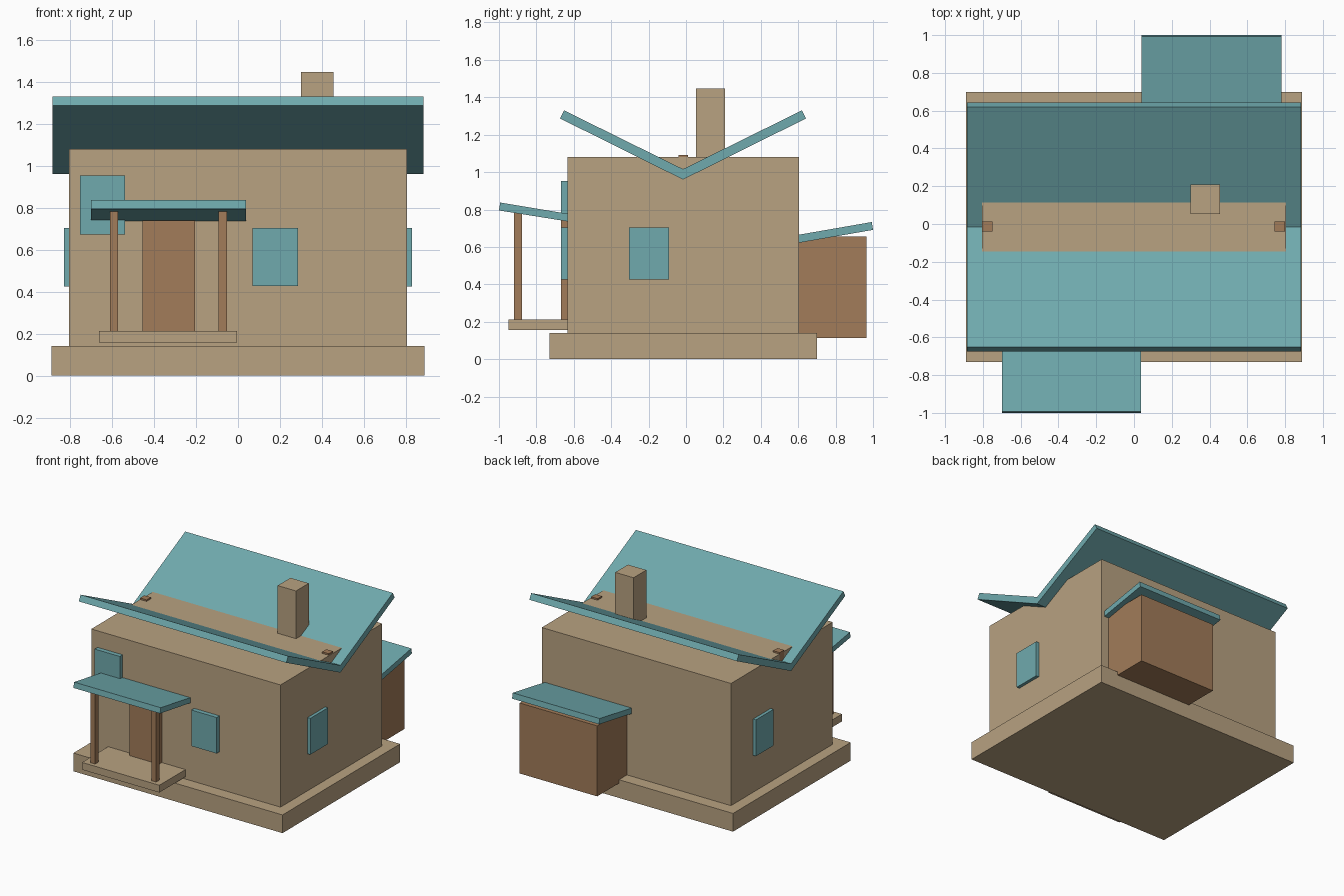
import bpy, bmesh

if "Cube" in bpy.data.objects:
    bpy.data.objects.remove(bpy.data.objects["Cube"])


def material(name, rgb):
    m = bpy.data.materials.new(name)
    m.diffuse_color = (*rgb, 1)
    m.use_nodes = True
    m.node_tree.nodes["Principled BSDF"].inputs["Base Color"].default_value = m.diffuse_color
    return m


TAN = material("tan_plaster", (0.48, 0.36, 0.22))
TEAL = material("teal_paint", (0.16, 0.40, 0.42))
BROWN = material("brown_wood", (0.36, 0.20, 0.10))


def extrude_x(name, profile, x0, x1, mat):
    """Extrude a (y, z) outline from x0 to x1."""
    bm = bmesh.new()
    face = bm.faces.new([bm.verts.new((x0, y, z)) for y, z in profile])
    ext = bmesh.ops.extrude_face_region(bm, geom=[face])
    moved = [v for v in ext["geom"] if isinstance(v, bmesh.types.BMVert)]
    bmesh.ops.translate(bm, verts=moved, vec=(x1 - x0, 0, 0))
    bmesh.ops.recalc_face_normals(bm, faces=bm.faces)
    mesh = bpy.data.meshes.new(name)
    bm.to_mesh(mesh)
    bm.free()
    mesh.materials.append(mat)
    obj = bpy.data.objects.new(name, mesh)
    bpy.context.collection.objects.link(obj)
    return obj


def box(name, x, y, z, mat):
    return extrude_x(name, [(y[0], z[0]), (y[1], z[0]), (y[1], z[1]), (y[0], z[1])],
                     x[0], x[1], mat)


# Plinth and walls
box("foundation", (-0.89, 0.89), (-0.73, 0.70), (0, 0.14), TAN)
box("house_walls", (-0.805, 0.805), (-0.633, 0.603), (0.14, 1.08), TAN)

# Butterfly roof, valley beam ends and chimney
extrude_x("main_roof", [(-0.016, 0.96), (0.642, 1.287), (0.62, 1.33),
                        (-0.016, 1.016), (-0.652, 1.33), (-0.674, 1.287)],
          -0.883, 0.883, TEAL)
for side, x in (("left", -0.778), ("right", 0.772)):
    box(f"{side}_roof_peg", (x - 0.028, x + 0.028), (-0.04, 0.012), (1.0, 1.092), BROWN)
box("chimney", (0.30, 0.456), (0.054, 0.209), (1.0, 1.447), TAN)

# Windows and door
front = (-0.668, -0.62)
box("front_window_low", (0.07, 0.285), front, (0.427, 0.704), TEAL)
box("front_window_high", (-0.752, -0.538), front, (0.672, 0.953), TEAL)
box("right_window", (0.79, 0.829), (-0.305, -0.09), (0.425, 0.704), TEAL)
box("left_window", (-0.83, -0.79), (0.12, 0.335), (0.425, 0.704), TEAL)
box("door", (-0.455, -0.205), front, (0.18, 0.74), BROWN)

# Porch
box("porch_deck", (-0.662, -0.004), (-0.95, -0.63), (0.157, 0.213), TAN)
for side, x in (("left", -0.591), ("right", -0.073)):
    box(f"{side}_porch_post", (x - 0.02, x + 0.02), (-0.92, -0.878), (0.213, 0.785), BROWN)
extrude_x("porch_roof", [(-1.0, 0.795), (-0.625, 0.735), (-0.625, 0.776), (-0.993, 0.837)],
          -0.70, 0.037, TEAL)

# Rear shed
box("shed_walls", (0.08, 0.74), (0.60, 0.965), (0.113, 0.655), BROWN)
extrude_x("shed_roof", [(0.597, 0.621), (1.0, 0.691), (0.993, 0.733), (0.597, 0.664)],
          0.04, 0.78, TEAL)
